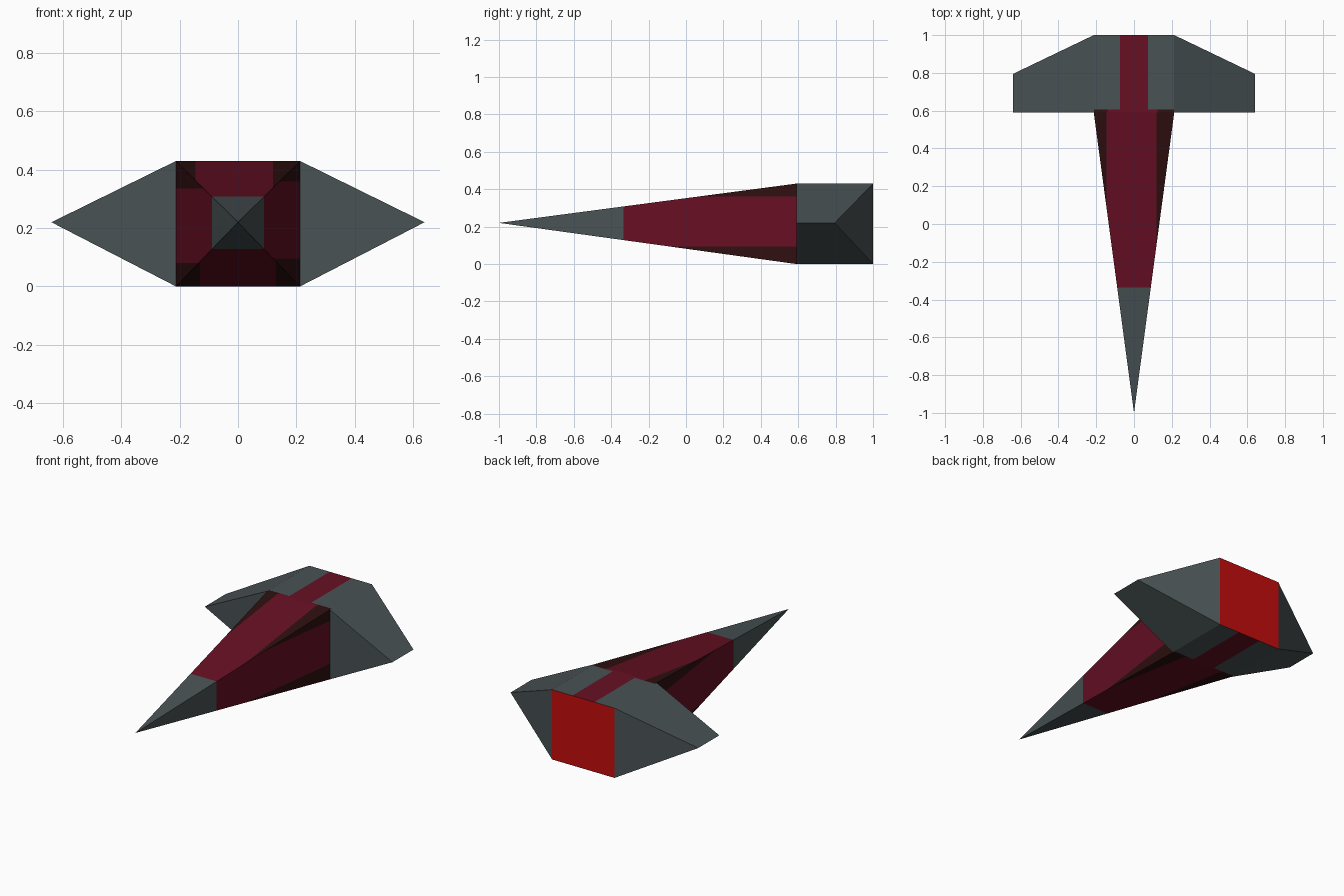
import bpy, bmesh
from mathutils import Vector

if "Cube" in bpy.data.objects:
    bpy.data.objects.remove(bpy.data.objects["Cube"])

W, H, ZT = 0.213, 0.43, 0.22      # half width, height, height of nose tip and wing tips
Y_TIP, Y_CUT, Y_MID, Y_BACK = -1.0, -0.335, 0.59, 1.0


def material(name, rgb):
    m = bpy.data.materials.new(name)
    m.diffuse_color = (*rgb, 1)
    m.use_nodes = True
    m.node_tree.nodes["Principled BSDF"].inputs["Base Color"].default_value = m.diffuse_color
    return m


grey = material("slate grey", (0.066, 0.084, 0.088))
crimson = material("dark crimson", (0.135, 0.005, 0.017))
brown = material("dark brown", (0.028, 0.005, 0.005))
red = material("bright red", (0.55, 0.004, 0.004))


def finish(bm, name, mats):
    me = bpy.data.meshes.new(name)
    bm.to_mesh(me)
    bm.free()
    for m in mats:
        me.materials.append(m)
    ob = bpy.data.objects.new(name, me)
    bpy.context.collection.objects.link(ob)
    return ob


def add_face(bm, pts, outward):
    f = bm.faces.new([bm.verts.new(p) for p in pts])
    f.normal_update()
    if f.normal.dot(Vector(outward)) < 0:
        f.normal_flip()
    return f


def slice_all(bm, axis, value):
    no, co = Vector((0, 0, 0)), Vector((0, 0, 0))
    no[axis], co[axis] = 1, value
    bmesh.ops.bisect_plane(bm, geom=bm.verts[:] + bm.edges[:] + bm.faces[:],
                           plane_co=co, plane_no=no)


def square(y):
    """Cross-section corners of the tapering nose at y."""
    t = (y - Y_TIP) / (Y_MID - Y_TIP)
    tip = Vector((0, Y_TIP, ZT))
    return [tip.lerp(Vector((x, Y_MID, z)), t)
            for x, z in ((-W, 0), (W, 0), (W, H), (-W, H))]


OUT = [(0, 0, -1), (1, 0, 0), (0, 0, 1), (-1, 0, 0)]

# Nose tip: grey four-sided spike
bm = bmesh.new()
b = square(Y_CUT)
for i in range(4):
    add_face(bm, (b[i], b[(i + 1) % 4], (0, Y_TIP, ZT)), OUT[i])
bmesh.ops.remove_doubles(bm, verts=bm.verts[:], dist=1e-5)
finish(bm, "nose_tip", [grey])

# Fuselage: four tapering panels, crimson with brown along the wide edges
a, b = square(Y_CUT), square(Y_MID)
LIMITS = [(-0.13, 0.13), (0.095, 0.36), (-0.145, 0.12), (0.08, 0.335)]
for i, name in enumerate(("bottom", "right", "top", "left")):
    bm = bmesh.new()
    j = (i + 1) % 4
    add_face(bm, (a[i], a[j], b[j], b[i]), OUT[i])
    axis = 0 if i % 2 == 0 else 2
    lo, hi = LIMITS[i]
    slice_all(bm, axis, lo)
    slice_all(bm, axis, hi)
    for f in bm.faces:
        f.material_index = int(not lo < f.calc_center_median()[axis] < hi)
    finish(bm, "fuselage_" + name, [crimson, brown])

# Engine block: striped top and bottom, bright red exhaust at the back
bm = bmesh.new()
for z, n in ((0, -1), (H, 1)):
    add_face(bm, ((-W, Y_MID, z), (W, Y_MID, z), (W, Y_BACK, z), (-W, Y_BACK, z)), (0, 0, n))
for x in (-0.14, -0.075, 0.075, 0.125):
    slice_all(bm, 0, x)
slice_all(bm, 1, 0.607)
for f in bm.faces:
    c = f.calc_center_median()
    if c.y < 0.607:
        f.material_index = 1 if -0.14 < c.x < 0.125 else 2
    else:
        f.material_index = int(abs(c.x) < 0.075)
finish(bm, "engine_block", [grey, crimson, brown])

bm = bmesh.new()
add_face(bm, ((-W, Y_BACK, 0), (W, Y_BACK, 0), (W, Y_BACK, H), (-W, Y_BACK, H)), (0, 1, 0))
finish(bm, "exhaust", [red])

# Wings: wedges from the block sides to a short tip edge
for s, name in ((-1, "left_wing"), (1, "right_wing")):
    bm = bmesh.new()
    f0, f1 = (s * W, Y_MID, 0), (s * W, Y_MID, H)
    k0, k1 = (s * W, Y_BACK, 0), (s * W, Y_BACK, H)
    t0, t1 = (s * 0.64, Y_MID, ZT), (s * 0.64, 0.795, ZT)
    add_face(bm, (f0, f1, t0), (0, -1, 0))
    add_face(bm, (k0, k1, t1), (0, 1, 0))
    for f, k, n in ((f0, k0, -1), (f1, k1, 1)):
        add_face(bm, (f, t0, t1), (0, 0, n))
        add_face(bm, (f, t1, k), (0, 0, n))
    bmesh.ops.remove_doubles(bm, verts=bm.verts[:], dist=1e-5)
    finish(bm, name, [grey])
